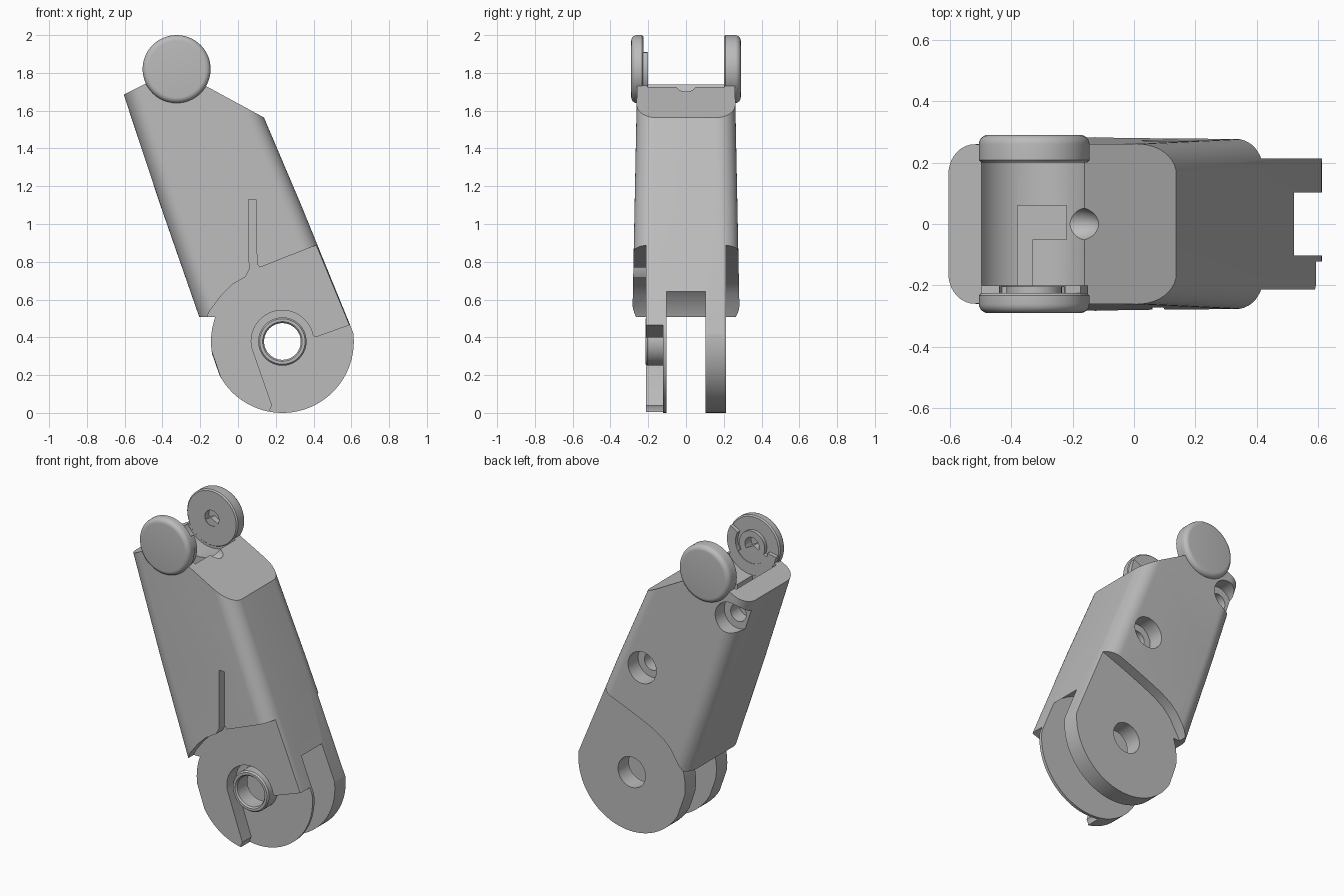
import bpy, bmesh, math
from mathutils import Matrix

cube = bpy.data.objects.get("Cube")
if cube:
    bpy.data.objects.remove(cube, do_unlink=True)

GREY = (0.5, 0.5, 0.5, 1)
mat = bpy.data.materials.new("plain grey")
mat.use_nodes = True
mat.diffuse_color = GREY
mat.node_tree.nodes["Principled BSDF"].inputs["Base Color"].default_value = GREY

HINGE = (0.235, 0.378)
PIVOT = (-0.325, 1.82)


def make(name, bm):
    bmesh.ops.recalc_face_normals(bm, faces=bm.faces)
    mesh = bpy.data.meshes.new(name)
    bm.to_mesh(mesh)
    bm.free()
    obj = bpy.data.objects.new(name, mesh)
    bpy.context.collection.objects.link(obj)
    mesh.materials.append(mat)
    return obj


def skin(name, rings, closed=False):
    """Join rings of points with quads, capping the ends or closing the loop."""
    bm = bmesh.new()
    loops = [[bm.verts.new(p) for p in ring] for ring in rings]
    n = len(loops[0])
    pairs = list(zip(loops, loops[1:]))
    if closed:
        pairs.append((loops[-1], loops[0]))
    for a, b in pairs:
        for i in range(n):
            j = (i + 1) % n
            bm.faces.new((a[i], a[j], b[j], b[i]))
    if not closed:
        bm.faces.new(loops[0])
        bm.faces.new(loops[-1])
    return make(name, bm)


def prism(name, pts, y0, y1):
    return skin(name, [[(x, y, z) for x, z in pts] for y in (y0, y1)])


def arc(c, r, a0=0, a1=360, n=64):
    full = a1 - a0 == 360
    steps = n if full else n + 1
    angles = [math.radians(a0 + (a1 - a0) * i / n) for i in range(steps)]
    return [(c[0] + r * math.cos(a), c[1] + r * math.sin(a)) for a in angles]


def rod(name, c, r, y0, y1):
    return prism(name, arc(c, r), y0, y1)


def box(name, x0, x1, y0, y1, z0, z1):
    return prism(name, [(x0, z0), (x1, z0), (x1, z1), (x0, z1)], y0, y1)


def lathe(name, c, profile):
    """Turn (radius, y) points about the y axis through c."""
    rings = [[(x, y, z) for x, z in arc(c, r)] for r, y in profile]
    return skin(name, rings)


def boolean(obj, tool, op="DIFFERENCE"):
    tool.hide_render = True
    mod = obj.modifiers.new("cut", "BOOLEAN")
    mod.operation, mod.solver, mod.object = op, "EXACT", tool
    bpy.context.view_layer.objects.active = obj
    bpy.ops.object.modifier_apply(modifier=mod.name)
    bpy.data.objects.remove(tool, do_unlink=True)


def section(z, bulge=0.0):
    """Rounded rectangle across the leaning housing at height z."""
    left = -0.185 - 0.341 * (z - 0.46) - bulge
    right = 0.59 - 0.415 * (z - 0.465) + bulge
    half, r = 0.284 - 0.02 * (z - 0.5), 0.1
    ring = []
    for cx, cy, a in ((right - r, half - r, 0), (left + r, half - r, 90),
                      (left + r, r - half, 180), (right - r, r - half, 270)):
        ring += [(x, y, z) for x, y in arc((cx, cy), r, a, a + 90, 10)]
    return ring


# Housing: leaning rounded shell trimmed to the side outline
housing = skin("housing", [section(-0.05), section(1.1, 0.008), section(1.9)])
outline = arc(HINGE, 0.378, 160, 375, 64)
outline += [(0.9, 0.5), (0.9, 1.15), (0.135, 1.565), (-0.335, 1.82), (-0.9, 1.536), (-0.9, 0.5)]
boolean(housing, prism("outline_tool", outline, -0.5, 0.5), "INTERSECT")

# Stepped-in hinge cheeks, with a thin relief slit on the front
lower = [(0.9, 1.08), (0.9, -0.2), (-0.4, -0.2), (-0.4, 0.2), (-0.25, 0.33), (-0.185, 0.46)]
front_edge = [(-0.15, 0.54), (-0.09, 0.62), (-0.03, 0.68), (0.04, 0.72), (0.06, 0.76),
              (0.055, 1.13), (0.095, 1.13), (0.1, 0.79), (0.115, 0.77), (0.42, 0.89)]
back_edge = [(-0.165, 0.51), (-0.13, 0.57), (-0.09, 0.635), (-0.04, 0.685), (0.03, 0.73),
             (0.13, 0.775), (0.25, 0.825), (0.42, 0.89)]
boolean(housing, prism("front_step", lower + front_edge, -0.5, -0.213))
boolean(housing, prism("back_step", lower + back_edge, 0.213, 0.5))

# Fork slot, cable recess and hinge bore
boolean(housing, rod("fork_slot", HINGE, 0.39, -0.103, 0.103))
recess = [(0.8, 0.54), (0.41, 0.40), (0.397, 0.41)] + arc(HINGE, 0.165, 20, 190, 32)
recess += [(0.18, 0.04), (0.17, 0.02), (0.165, -0.2), (0.8, -0.2)]
boolean(housing, prism("cable_recess", recess, -0.5, -0.122))
boolean(housing, rod("bore", HINGE, 0.097, -0.5, 0.5))

# Saddle between the ears with its cable pit and rounded lead-in
boolean(housing, rod("saddle", PIVOT, 0.19, -0.203, 0.203))
boolean(housing, box("pit_long", -0.38, -0.33, -0.2, 0.06, 1.35, 1.95))
boolean(housing, box("pit_short", -0.34, -0.22, -0.05, 0.06, 1.35, 1.95))
bm = bmesh.new()
bmesh.ops.create_uvsphere(bm, u_segments=32, v_segments=16, radius=1,
                          matrix=Matrix.Translation((-0.2, 0, 1.735)) @ Matrix.Diagonal((0.1, 0.057, 0.065, 1)))
boolean(housing, make("lead_in", bm))

# Counterbored screw holes on the back
for spot in ((0.12, 1.10), (-0.49, 1.575)):
    boolean(housing, rod("screw_head", spot, 0.1, 0.17, 0.5))
    boolean(housing, rod("screw_shank", spot, 0.055, 0.08, 0.3))

# Collar round the hinge bore
collar = skin("hinge_collar", [[(x, y, z) for x, z in arc(HINGE, r)] for r, y in
              ((0.097, -0.105), (0.128, -0.105), (0.128, -0.205), (0.12, -0.215),
               (0.105, -0.215), (0.097, -0.205))], closed=True)

# Round ears with softened rims and a blind pivot hole inside
def ear(name, side, inner, hole):
    rim = [(0.18 - 0.03 + 0.03 * math.cos(a), 0.26 + 0.03 * math.sin(a))
           for a in (math.radians(15 * i) for i in range(7))]
    profile = [(hole, inner + 0.04), (hole, inner), (0.172, inner), (0.18, inner + 0.008)] + rim
    return lathe(name, PIVOT, [(r, side * y) for r, y in profile])


front_ear = ear("front_ear", -1, 0.225, 0.05)
back_ear = ear("back_ear", 1, 0.2, 0.05)

# Raised ring and guide wall inside the front ear
ear_ring = skin("ear_ring", [[(x, y, z) for x, z in arc(PIVOT, r)] for r, y in
                ((0.05, -0.23), (0.09, -0.23), (0.09, -0.203), (0.05, -0.203))], closed=True)
wall = arc(PIVOT, 0.175, 190, 390, 40) + arc(PIVOT, 0.115, 390, 190, 40)
ear_wall = prism("ear_guide_wall", wall, -0.23, -0.2)

# Shading: smooth curves, sharp edges
for obj in (housing, collar, front_ear, back_ear, ear_ring, ear_wall):
    bpy.ops.object.select_all(action="DESELECT")
    obj.select_set(True)
    bpy.context.view_layer.objects.active = obj
    bpy.ops.object.shade_smooth_by_angle(angle=math.radians(30))
